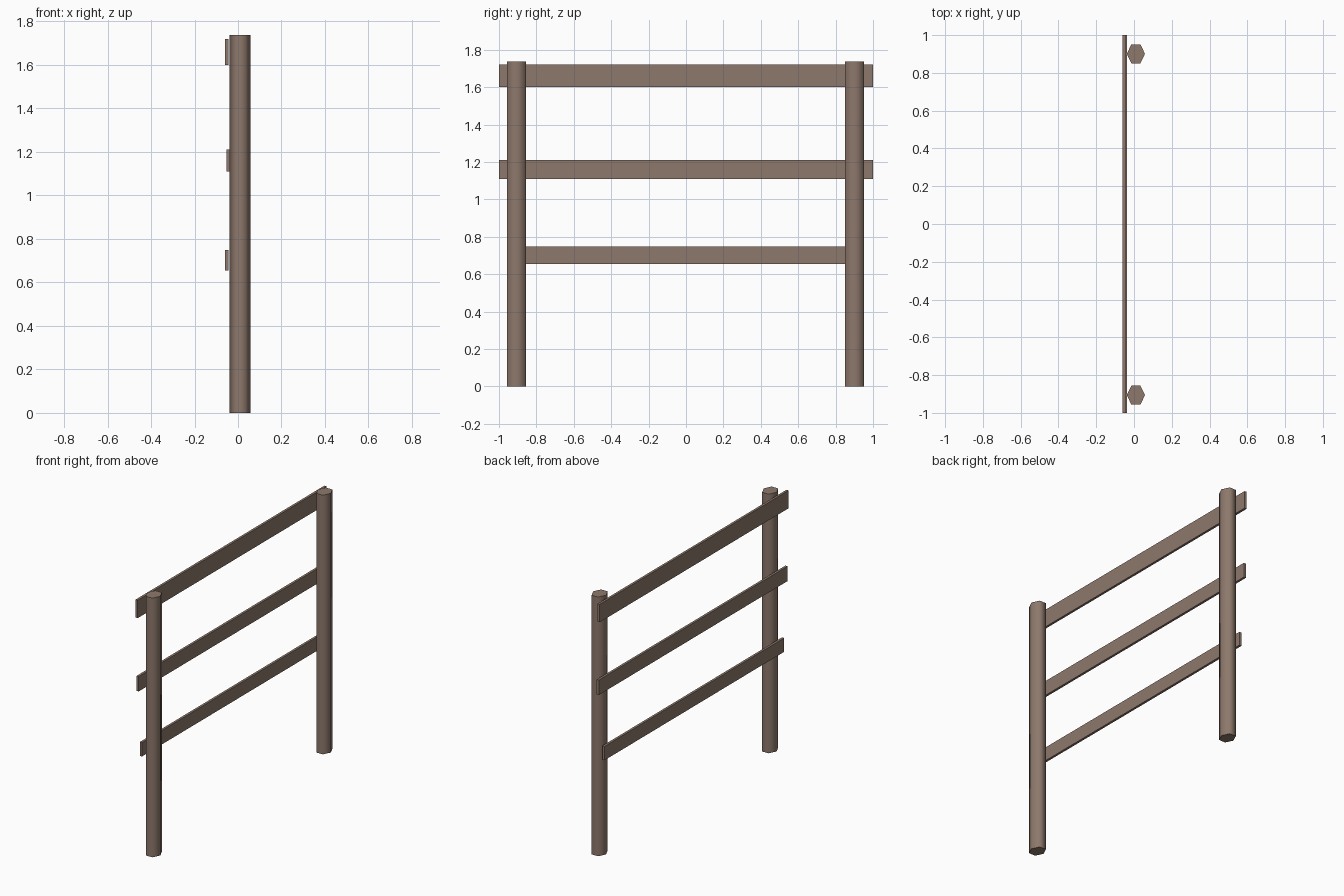
import bpy, bmesh, math
from mathutils import Matrix

if "Cube" in bpy.data.objects:
    bpy.data.objects.remove(bpy.data.objects["Cube"])

wood = bpy.data.materials.new("weathered brown wood")
wood.diffuse_color = (0.27, 0.19, 0.15, 1)
wood.use_nodes = True
wood.node_tree.nodes["Principled BSDF"].inputs["Base Color"].default_value = wood.diffuse_color


def add_object(name, bm):
    mesh = bpy.data.meshes.new(name)
    bm.to_mesh(mesh)
    bm.free()
    mesh.materials.append(wood)
    obj = bpy.data.objects.new(name, mesh)
    bpy.context.collection.objects.link(obj)
    return obj


def post(name, y):
    # six-sided post with points facing along x, smooth sides and flat caps
    height, x_radius, y_half = 1.738, 0.048, 0.0505
    bm = bmesh.new()
    ring = []
    for i in range(6):
        a = math.radians(60 * i)
        ring.append(bm.verts.new((0.01 + x_radius * math.cos(a),
                                  y + y_half / math.sin(math.pi / 3) * math.sin(a), 0)))
    base = bm.faces.new(ring)
    top = bmesh.ops.extrude_face_region(bm, geom=[base])["geom"]
    bmesh.ops.translate(bm, vec=(0, 0, height),
                        verts=[v for v in top if isinstance(v, bmesh.types.BMVert)])
    bmesh.ops.recalc_face_normals(bm, faces=bm.faces)
    for f in bm.faces:
        f.smooth = abs(f.normal.z) < 0.5
    for e in bm.edges:
        e.smooth = all(f.smooth for f in e.link_faces)
    return add_object(name, bm)


def rail(name, x, y, z):
    # flat board given by its ranges on each axis
    bm = bmesh.new()
    size = [b - a for a, b in (x, y, z)]
    centre = [(a + b) / 2 for a, b in (x, y, z)]
    bmesh.ops.create_cube(bm, size=1,
                          matrix=Matrix.Translation(centre) @ Matrix.Diagonal((*size, 1)))
    return add_object(name, bm)


# posts
post("front_post", -0.906)
post("back_post", 0.901)

# rails
rail("top_rail", (-0.060, -0.044), (-1, 1), (1.60, 1.72))
rail("middle_rail", (-0.053, -0.037), (-1, 1), (1.11, 1.21))
rail("lower_rail", (-0.060, -0.044), (-0.955, 0.95), (0.655, 0.748))
